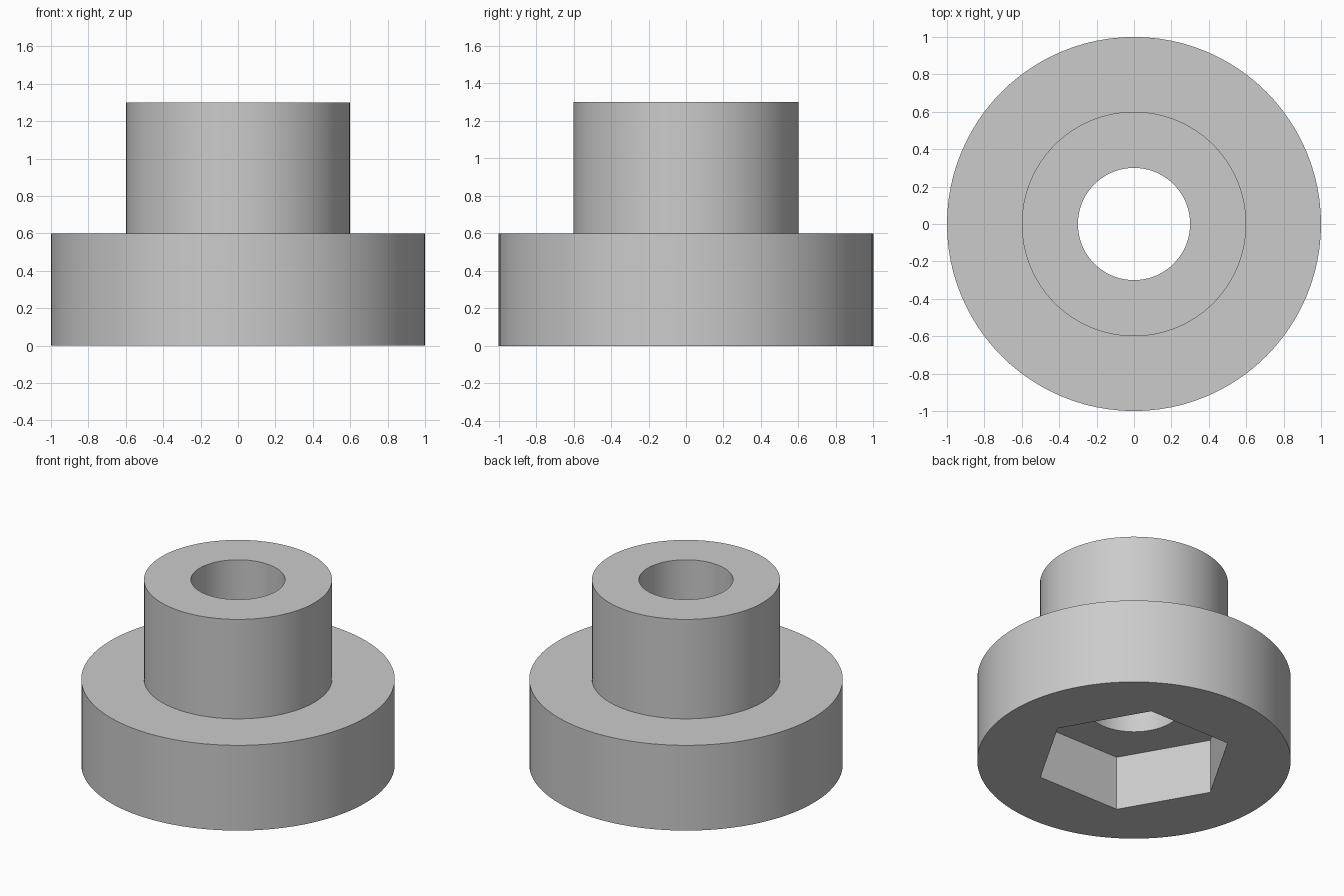
import bpy
import bmesh
import math

default = bpy.data.objects.get("Cube")
if default:
    bpy.data.objects.remove(default, do_unlink=True)

SEGMENTS = 96
POCKET_RADIUS = 0.635
POCKET_DEPTH = 0.383

grey = bpy.data.materials.new("plain grey")
grey.use_nodes = True
colour = (0.6, 0.6, 0.6, 1)
grey.diffuse_color = colour
grey.node_tree.nodes["Principled BSDF"].inputs["Base Color"].default_value = colour

# Stepped knob with a through bore, turned from a closed (radius, height) profile
profile = [(0.3, 0), (1, 0), (1, 0.6), (0.6, 0.6), (0.6, 1.3), (0.3, 1.3)]
bm = bmesh.new()
verts = [bm.verts.new((r, 0, z)) for r, z in profile]
edges = [bm.edges.new((v, verts[i - 1])) for i, v in enumerate(verts)]
bmesh.ops.spin(bm, geom=verts + edges, cent=(0, 0, 0), axis=(0, 0, 1),
               angle=math.tau, steps=SEGMENTS, use_merge=True)
bmesh.ops.remove_doubles(bm, verts=bm.verts, dist=1e-4)
bmesh.ops.recalc_face_normals(bm, faces=bm.faces)
mesh = bpy.data.meshes.new("flanged_knob")
bm.to_mesh(mesh)
bm.free()
mesh.materials.append(grey)
knob = bpy.data.objects.new("flanged_knob", mesh)
bpy.context.collection.objects.link(knob)

# Hexagonal nut pocket cut into the underside, corners along x
bpy.ops.mesh.primitive_cylinder_add(
    vertices=6, radius=POCKET_RADIUS, depth=2 * POCKET_DEPTH,
    rotation=(0, 0, math.radians(30)))
cutter = bpy.context.object
cutter.name = "nut_pocket_cutter"
cutter.hide_render = True
cutter.data.materials.append(grey)

cut = knob.modifiers.new("nut_pocket", 'BOOLEAN')
cut.operation = 'DIFFERENCE'
cut.solver = 'EXACT'
cut.object = cutter

bpy.ops.object.select_all(action='DESELECT')
knob.select_set(True)
bpy.context.view_layer.objects.active = knob
bpy.ops.object.modifier_apply(modifier=cut.name)
bpy.data.objects.remove(cutter, do_unlink=True)
bpy.ops.object.shade_smooth_by_angle(angle=math.radians(30))
